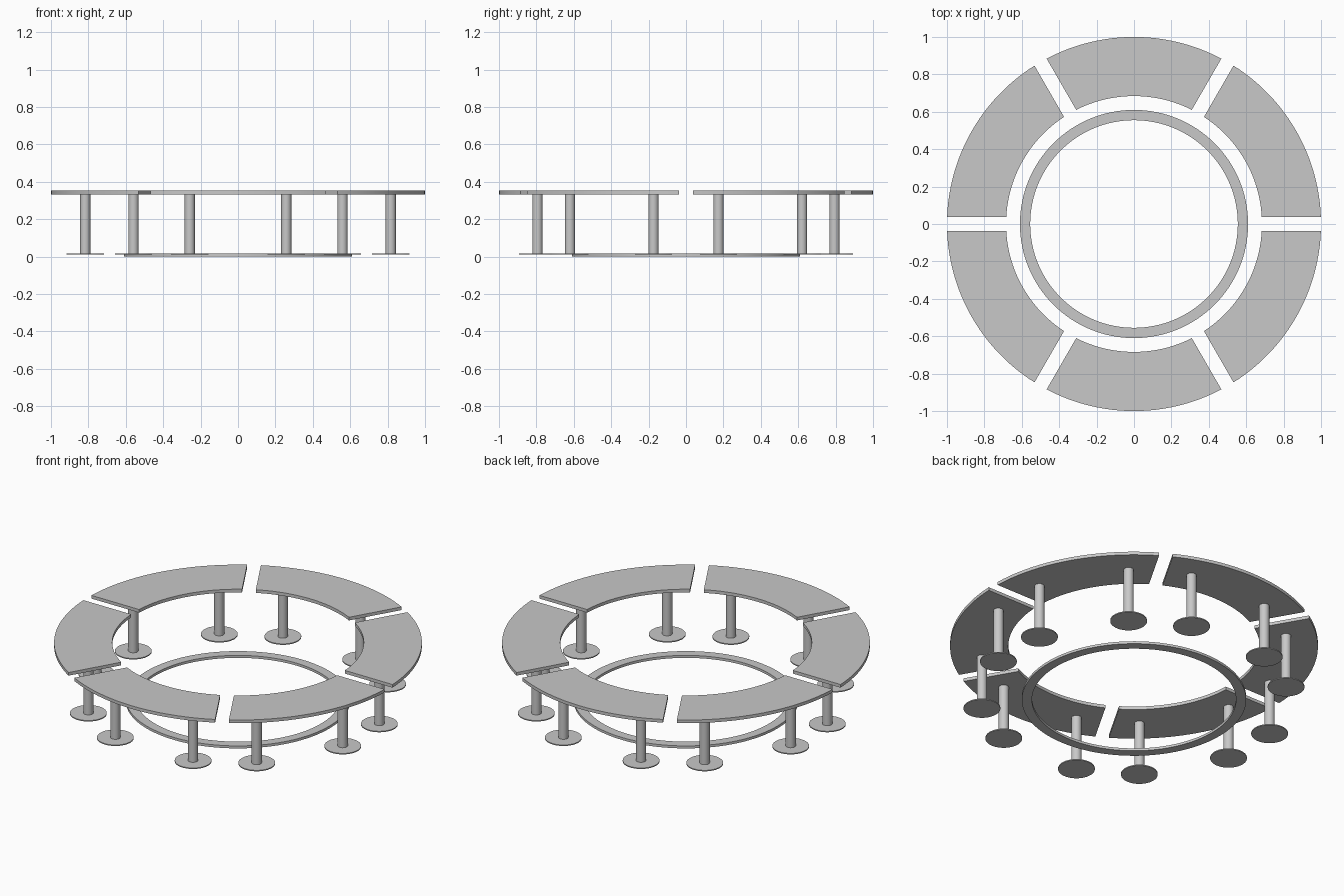
import bpy, bmesh
from math import sin, cos, asin, pi, radians

cube = bpy.data.objects.get("Cube")
if cube:
    bpy.data.objects.remove(cube, do_unlink=True)

grey = bpy.data.materials.new("light_grey_metal")
grey.use_nodes = True
colour = (0.58, 0.58, 0.58, 1)
grey.diffuse_color = colour
grey.node_tree.nodes["Principled BSDF"].inputs["Base Color"].default_value = colour

OUTER, INNER, HALF_GAP = 1.0, 0.684, 0.0375
SEAT_BOTTOM, SEAT_TOP = 0.333, 0.352
PLATE_BOTTOM, PLATE_TOP = 0.011, 0.017
LEG_CIRCLE, LEG_SPREAD = 0.835, radians(18)


def finish(name, bm):
    bmesh.ops.recalc_face_normals(bm, faces=bm.faces)
    mesh = bpy.data.meshes.new(name)
    bm.to_mesh(mesh)
    bm.free()
    mesh.materials.append(grey)
    obj = bpy.data.objects.new(name, mesh)
    bpy.context.collection.objects.link(obj)
    bpy.ops.object.select_all(action='DESELECT')
    obj.select_set(True)
    bpy.context.view_layer.objects.active = obj
    bpy.ops.object.shade_smooth_by_angle(angle=radians(30))
    return obj


def arc_band(name, r_in, r_out, span_in, span_out, middle, z0, z1, steps):
    """Flat curved band between two arcs, extruded from z0 to z1."""
    bm = bmesh.new()
    rows = []
    full = span_out >= 2 * pi
    for i in range(steps if full else steps + 1):
        t = i / steps - 0.5
        rows.append([bm.verts.new((r * cos(middle + t * s), r * sin(middle + t * s), z0))
                     for r, s in ((r_in, span_in), (r_out, span_out))])
    pairs = list(zip(rows, rows[1:]))
    if full:
        pairs.append((rows[-1], rows[0]))
    faces = [bm.faces.new((a[0], a[1], b[1], b[0])) for a, b in pairs]
    # keep the lower faces and extrude a copy upwards
    result = bmesh.ops.extrude_face_region(bm, geom=faces, use_keep_orig=True)
    for v in result["geom"]:
        if isinstance(v, bmesh.types.BMVert):
            v.co.z = z1
    return finish(name, bm)


def disc(name, x, y, radius, z0, z1, sides):
    bm = bmesh.new()
    bmesh.ops.create_cone(bm, cap_ends=True, segments=sides, radius1=radius,
                          radius2=radius, depth=z1 - z0)
    bmesh.ops.translate(bm, verts=bm.verts, vec=(x, y, (z0 + z1) / 2))
    return finish(name, bm)


# Ring on the ground
arc_band("ground_ring", 0.555, 0.61, 2 * pi, 2 * pi, 0, 0, 0.015, 128)

# Six curved benches, each on two round legs with floor plates
for n in range(6):
    middle = radians(30 + 60 * n)
    span_in = 2 * (pi / 6 - asin(HALF_GAP / INNER))
    span_out = 2 * (pi / 6 - asin(HALF_GAP / OUTER))
    arc_band(f"bench_seat_{n + 1}", INNER, OUTER, span_in, span_out, middle,
             SEAT_BOTTOM, SEAT_TOP, 24)
    for side, sign in (("first", -1), ("second", 1)):
        a = middle + sign * LEG_SPREAD
        x, y = LEG_CIRCLE * cos(a), LEG_CIRCLE * sin(a)
        disc(f"bench_leg_{n + 1}_{side}", x, y, 0.0275, PLATE_TOP, SEAT_BOTTOM, 32)
        disc(f"floor_plate_{n + 1}_{side}", x, y, 0.1, PLATE_BOTTOM, PLATE_TOP, 48)
